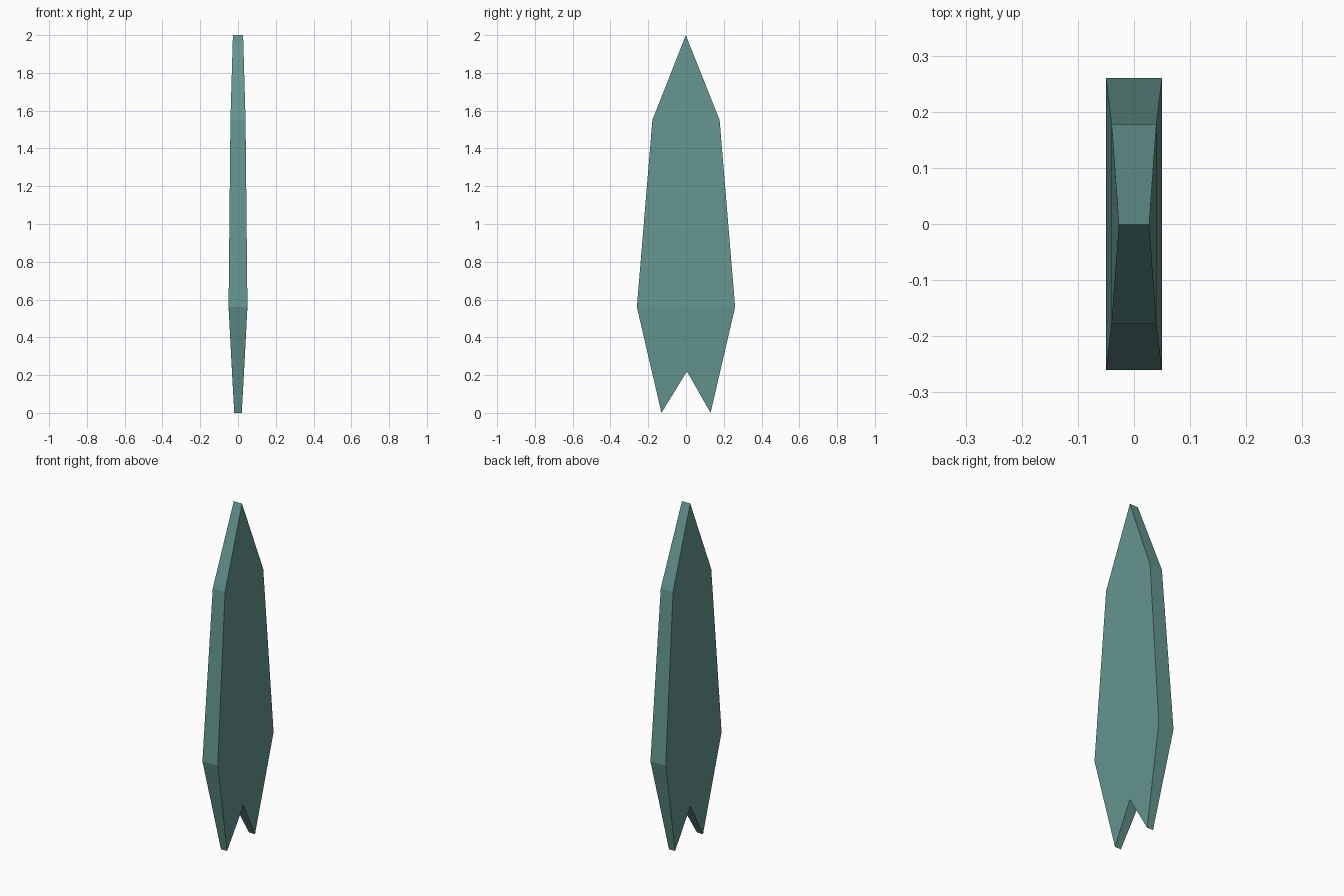
import bpy
import bmesh

if "Cube" in bpy.data.objects:
    bpy.data.objects.remove(bpy.data.objects["Cube"])

# Outline of the board: (y, z, half thickness), counter-clockwise from the nose
OUTLINE = [
    (-0.001, 2.00, 0.027),  # 0 nose
    (-0.178, 1.55, 0.040),  # 1 shoulder
    (-0.26, 0.56, 0.050),   # 2 widest point
    (-0.13, 0.00, 0.020),   # 3 tail tip
    (0.005, 0.22, 0.032),   # 4 tail notch
    (0.13, 0.00, 0.020),    # 5 tail tip
    (0.26, 0.56, 0.050),    # 6 widest point
    (0.178, 1.55, 0.040),   # 7 shoulder
]
# How each broad side is split into flat panels
PANELS = [(0, 1, 7), (1, 2, 6, 7), (2, 4, 6), (2, 3, 4), (4, 5, 6)]

bm = bmesh.new()
sides = [[bm.verts.new((s * t, y, z)) for y, z, t in OUTLINE] for s in (-1, 1)]

# Broad sides
for verts in sides:
    for panel in PANELS:
        bm.faces.new([verts[i] for i in panel])

# Rim around the outline
n = len(OUTLINE)
left, right = sides
for i in range(n):
    j = (i + 1) % n
    bm.faces.new((left[i], left[j], right[j], right[i]))

bmesh.ops.recalc_face_normals(bm, faces=bm.faces)
mesh = bpy.data.meshes.new("swallow_tail_board")
bm.to_mesh(mesh)
bm.free()

# Teal board
board = bpy.data.objects.new("swallow_tail_board", mesh)
bpy.context.collection.objects.link(board)
teal = bpy.data.materials.new("teal")
teal.diffuse_color = (0.13, 0.30, 0.27, 1.0)
teal.use_nodes = True
teal.node_tree.nodes["Principled BSDF"].inputs["Base Color"].default_value = teal.diffuse_color
mesh.materials.append(teal)
